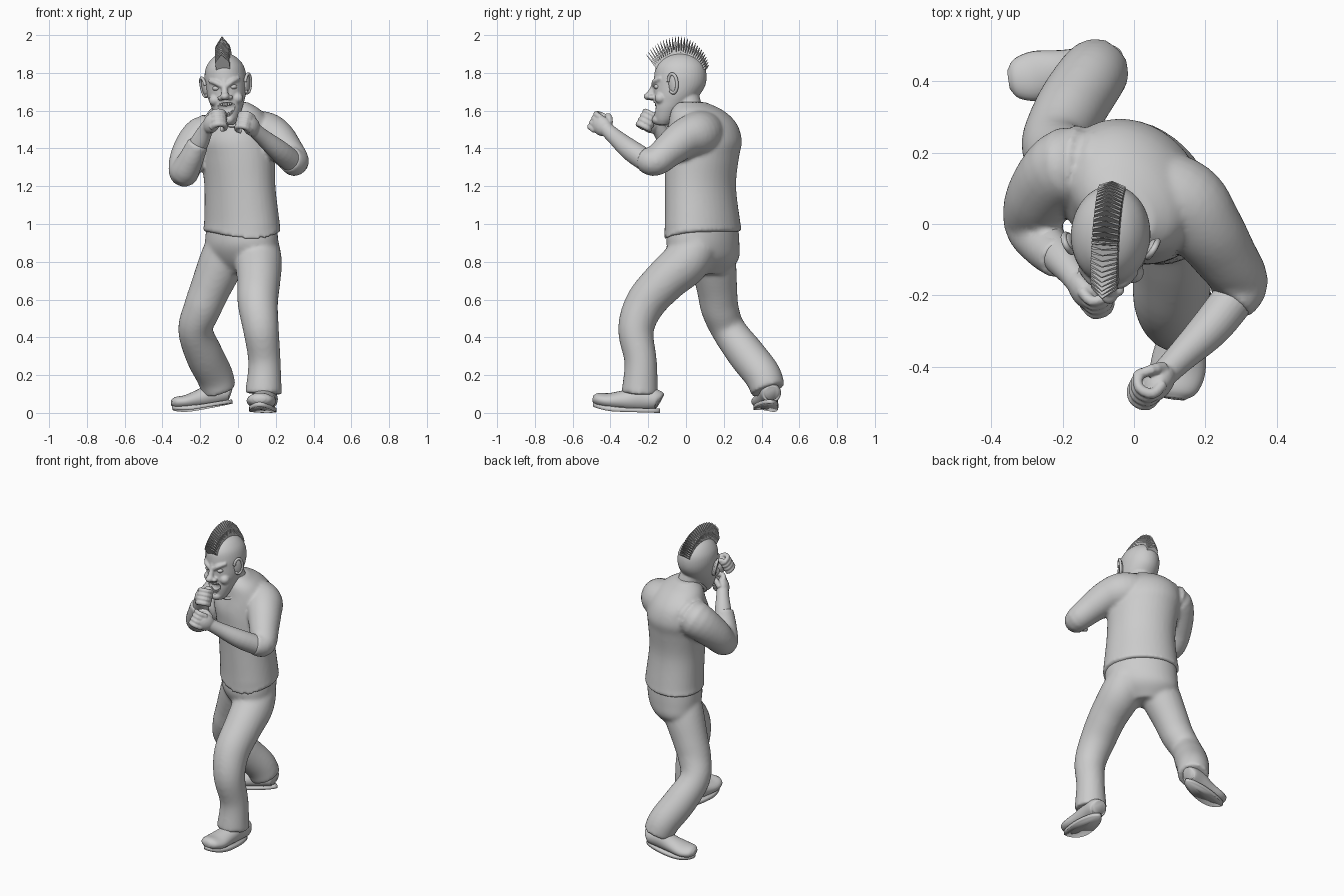
import bpy, bmesh, math
from mathutils import Vector, Matrix

if "Cube" in bpy.data.objects:
    bpy.data.objects.remove(bpy.data.objects["Cube"])

T = Matrix.Translation


def finish(name, bm, M=Matrix(), voxel=0, smooth=4):
    bmesh.ops.recalc_face_normals(bm, faces=bm.faces)
    me = bpy.data.meshes.new(name)
    bm.transform(M)
    bm.to_mesh(me)
    bm.free()
    ob = bpy.data.objects.new(name, me)
    bpy.context.collection.objects.link(ob)
    for p in me.polygons:
        p.use_smooth = True
    if voxel:                                   # fuse overlapping volumes
        r = ob.modifiers.new("fuse", 'REMESH')
        r.mode, r.voxel_size, r.use_smooth_shade = 'VOXEL', voxel, True
        s = ob.modifiers.new("soften", 'SMOOTH')
        s.factor, s.iterations = 0.5, smooth
    return ob


def tube(bm, pts, ref=(1, 0, 0), flat=False, n=24, steps=5):
    """Closed loft through (x, y, z, r1[, r2]) stations."""
    P = [Vector(p if len(p) == 5 else (*p, p[3])) for p in pts]
    E = [P[0] * 2 - P[1]] + P + [P[-1] * 2 - P[-2]]
    S = []
    for i in range(1, len(P)):
        a, b, c, d = E[i - 1:i + 3]
        for k in range(steps):
            t = k / steps
            S.append(0.5 * (b * 2 + (c - a) * t + (a * 2 - b * 5 + c * 4 - d) * t * t
                            + (b * 3 - a - c * 3 + d) * t ** 3))
    S.append(P[-1])
    rings = []
    for i, s in enumerate(S):
        tan = Vector(S[min(i + 1, len(S) - 1)][:3]) - Vector(S[max(i - 1, 0)][:3])
        tan = Vector((0, 0, 1)) if flat else tan.normalized()
        u = Vector(ref)
        u = (u - tan * u.dot(tan)).normalized()
        v = tan.cross(u)
        rings.append([bm.verts.new(Vector(s[:3]) + u * s[3] * math.cos(a) + v * s[4] * math.sin(a))
                      for a in (2 * math.pi * k / n for k in range(n))])
    for A, B in zip(rings, rings[1:]):
        for k in range(n):
            bm.faces.new((A[k], A[(k + 1) % n], B[(k + 1) % n], B[k]))
    bm.faces.new(rings[0][::-1])
    bm.faces.new(rings[-1])


def blob(bm, c, r, seg=20):
    bmesh.ops.create_uvsphere(bm, u_segments=seg, v_segments=seg // 2, radius=1,
                              matrix=T(c) @ Matrix.Diagonal((*r, 1)))


def frame(o, fwd, up):
    x = Vector(fwd).normalized()
    y = Vector(up).cross(x).normalized()
    return T(o) @ Matrix((x, y, x.cross(y))).transposed().to_4x4()


TWIST = (1, -1, 0)      # the body is turned, left side forward

# Shirt: torso (hem dips at the front) and both sleeves
bm = bmesh.new()
tube(bm, [(.02, .09, .96, .232, .178), (.02, .087, 1.02, .222, .173), (.01, .077, 1.2, .207, .167),
          (0, .083, 1.35, .213, .18), (-.01, .092, 1.44, .218, .188), (-.01, .088, 1.53, .2, .16),
          (-.015, .06, 1.6, .155, .12), (-.02, .03, 1.645, .085, .06)], ref=TWIST, flat=True, n=40)
for v in bm.verts:
    if v.co.z < 1:
        v.co.z -= .04 * min(1, max(0, -v.co.y / .1)) ** 2
tube(bm, [(.04, .1, 1.48, .12), (.14, .06, 1.475, .12), (.20, -.01, 1.45, .105), (.255, -.09, 1.39, .09),
          (.30, -.165, 1.33, .077), (.268, -.222, 1.345, .067)], ref=(0, 0, 1))
tube(bm, [(-.06, .14, 1.47, .13), (-.18, .16, 1.46, .115), (-.26, .08, 1.36, .098),
          (-.285, .0, 1.275, .08), (-.25, -.06, 1.34, .067), (-.21, -.1, 1.43, .056)])
finish("shirt", bm, voxel=.011)

# Collar
bm = bmesh.new()
ring = [(.085 * math.cos(a), .095 * math.sin(a), 0, .009) for a in
        (2 * math.pi * k / 24 for k in range(25))]
tube(bm, ring, ref=(0, 0, 1), n=8, steps=2)
finish("collar", bm, T((-.03, -.025, 1.585)) @ Matrix.Rotation(math.radians(43), 4, 'X'))

# Trousers: hips and both legs
bm = bmesh.new()
tube(bm, [(.02, .09, .985, .212, .16), (.018, .09, .89, .22, .162), (.01, .11, .81, .195, .135),
          (0, .12, .735, .1, .07)], ref=TWIST, flat=True, n=40)
tube(bm, [(.10, .07, .90, .115), (.108, .0, .80, .125), (.11, -.11, .70, .115), (.105, -.215, .58, .107),
          (.122, -.265, .44, .095), (.14, -.24, .27, .086), (.135, -.245, .10, .098)])
tube(bm, [(-.05, .12, .90, .115), (-.09, .145, .79, .12), (-.15, .165, .65, .107), (-.19, .18, .55, .1),
          (-.225, .225, .44, .092), (-.18, .32, .31, .1), (-.125, .405, .2, .098),
          (-.1, .435, .12, .092)])
finish("trousers", bm, voxel=.011, smooth=10)

# Shoes: rounded upper on a flat sole, toe along +x
SHOE = [(0, .035, .06, .04), (.02, .058, .068, .055), (.1, .062, .075, .068), (.18, .067, .062, .055),
        (.27, .078, .052, .042), (.33, .062, .047, .034), (.355, .03, .042, .018)]
for name, M in (("front_shoe", frame((.155, -.14, 0), (-.12, -1, .03), (0, 0, 1))),
                ("back_shoe", frame((-.03, .45, .05), (-.31, -.05, -.055), (0, .1, 1)) @ Matrix.Scale(.9, 4))):
    bm = bmesh.new()
    tube(bm, [(x, 0, z + 1.3 * max(0, x - .22) ** 2, w, h) for x, w, z, h in SHOE], ref=(0, 1, 0))
    finish(name + "_upper", bm, M)
    bm = bmesh.new()
    tube(bm, [(.177, 0, z, .18, .076) for z in (0, .01, .022)], flat=True, n=32, steps=1)
    for v in bm.verts:                          # narrow the heel, lift the toe
        v.co.y *= .85 + .7 * max(-.3, min(.35, v.co.x - .1))
        v.co.z += 1.3 * max(0, v.co.x - .22) ** 2
    finish(name + "_sole", bm, M)


# Forearms with clenched fists
def arm(name, path, M, side):
    bm = bmesh.new()
    blob(bm, (.025, 0, 0), (.055, .045, .034))
    for i in range(4):
        y = (i - 1.5) * .022
        tube(bm, [(.04, y, .012, .014), (.078, y, .006, .0135), (.086, y, -.028, .0125),
                  (.058, y, -.05, .012), (.035, y, -.04, .01)], ref=(0, 1, 0), n=10, steps=3)
    tube(bm, [(0, side * .03, -.01, .016), (.035, side * .05, -.03, .014), (.065, side * .028, -.055, .011)],
         ref=(1, 0, 0), n=10, steps=3)
    bm.transform(M @ Matrix.Scale(1.15, 4))
    tube(bm, path, ref=(0, 0, 1))
    finish(name, bm, voxel=.005, smooth=2)


arm("left_forearm", [(.31, -.17, 1.31, .06), (.22, -.285, 1.385, .057), (.13, -.375, 1.46, .043),
                     (.075, -.43, 1.51, .037)],
    frame((.085, -.425, 1.505), (-.45, -.62, .42), (.6, -.7, .2)), -1)
arm("right_forearm", [(-.27, -.02, 1.31, .05), (-.21, -.09, 1.42, .05), (-.175, -.135, 1.49, .04),
                      (-.15, -.17, 1.53, .036)],
    frame((-.155, -.165, 1.52), (.45, -.65, .4), (-.7, -.5, .2)), 1)

# Head: skull, neck and facial forms, slightly tilted
HEAD = (T((-.065, -.03, 1.76)) @ Matrix.Rotation(math.radians(-4), 4, 'Z')
        @ Matrix.Rotation(math.radians(-5), 4, 'Y') @ T((0, .03, -1.76)))
bm = bmesh.new()
tube(bm, [(0, -.12, 1.522, .03, .03), (0, -.11, 1.55, .052, .055), (0, -.088, 1.60, .076, .083),
          (0, -.066, 1.64, .09, .105), (0, -.05, 1.68, .102, .121), (0, -.035, 1.73, .109, .136),
          (0, -.03, 1.78, .111, .139), (0, -.03, 1.83, .101, .13), (0, -.03, 1.87, .075, .1),
          (0, -.03, 1.895, .042, .058), (0, -.03, 1.905, .012, .015)], flat=True, n=40)
tube(bm, [(.025, .03, 1.56, .072), (.015, .015, 1.62, .07), (0, -.01, 1.70, .075)])
tube(bm, [(0, -.158, 1.765, .014), (0, -.175, 1.72, .015), (0, -.192, 1.68, .02)], n=12)
blob(bm, (0, -.2, 1.675), (.024, .025, .02))
blob(bm, (0, -.15, 1.55), (.036, .03, .026))
for s in (-1, 1):
    blob(bm, (s * .026, -.182, 1.668), (.015, .02, .013))
    blob(bm, (s * .06, -.13, 1.66), (.032, .032, .03))
    tube(bm, [(s * .014, -.17, 1.732, .013), (s * .045, -.162, 1.752, .014),
              (s * .08, -.128, 1.765, .01)], ref=(0, 0, 1), n=12)
head = finish("head", bm, HEAD, voxel=.006, smooth=3)

# Open mouth cut, then teeth
bm = bmesh.new()
blob(bm, (0, -.175, 1.605), (.052, .04, .038))
for v in bm.verts:                              # raise the corners into a grin
    v.co.z += 7 * v.co.x ** 2
cutter = finish("mouth_cutter", bm, HEAD)
cutter.hide_render = True
cutter.hide_set(True)
b = head.modifiers.new("mouth", 'BOOLEAN')
b.operation, b.object, b.solver = 'DIFFERENCE', cutter, 'EXACT'
bm = bmesh.new()
for i in range(-3, 4):
    x = i * .012
    y = -.158 + 6 * x * x
    blob(bm, (x, y, 1.632 + 8 * x * x), (.0065, .006, .011), 10)
    blob(bm, (x * .85, y, 1.58 + 10 * x * x), (.0055, .006, .009), 10)
finish("teeth", bm, HEAD)

# Eyes and ears
for s, side in ((-1, "right"), (1, "left")):
    bm = bmesh.new()
    blob(bm, (s * .044, -.148, 1.722), (.022, .02, .014))
    finish(side + "_eye", bm, HEAD)
    bm = bmesh.new()
    blob(bm, (-s * .006, 0, 0), (.012, .028, .054))
    rim = [(0, .027 * math.cos(a), .05 * math.sin(a) + .006, .0085) for a in
           (math.radians(d) for d in range(-130, 171, 20))]
    tube(bm, rim, ref=(1, 0, 0), n=10, steps=2)
    finish(side + "_ear", bm, HEAD @ T((s * .117, -.062, 1.728))
           @ Matrix.Rotation(math.radians(s * -28), 4, 'Z') @ Matrix.Rotation(math.radians(s * 8), 4, 'Y'))

# Mohawk: a dense fan of pointed plates over the skull
bm = bmesh.new()
N = 28
for i in range(N):
    t = i / (N - 1)
    a, d = math.radians(-65 + 133 * t), math.radians(-36 + 92 * t)
    L = .1 - .06 * max(0, math.degrees(a) / 68)
    M = T((0, -.03 + .13 * math.sin(a), 1.765 + .13 * math.cos(a))) @ Matrix.Rotation(-d, 4, 'X')
    f = bm.faces.new([bm.verts.new(M @ Vector((x, -.007, z))) for x, z in
                      ((-.037, -.02), (.037, -.02), (.037, L * .5), (0, L), (-.037, L * .5))])
    ex = bmesh.ops.extrude_face_region(bm, geom=[f])["geom"]
    for v in (g for g in ex if isinstance(g, bmesh.types.BMVert)):   # taper to a thin tip
        h = (M.inverted() @ v.co).z
        v.co += M.to_3x3() @ Vector((0, .014 - .012 * max(0, h) / L, 0))
hair = finish("mohawk", bm, HEAD)
for p in hair.data.polygons:
    p.use_smooth = False
